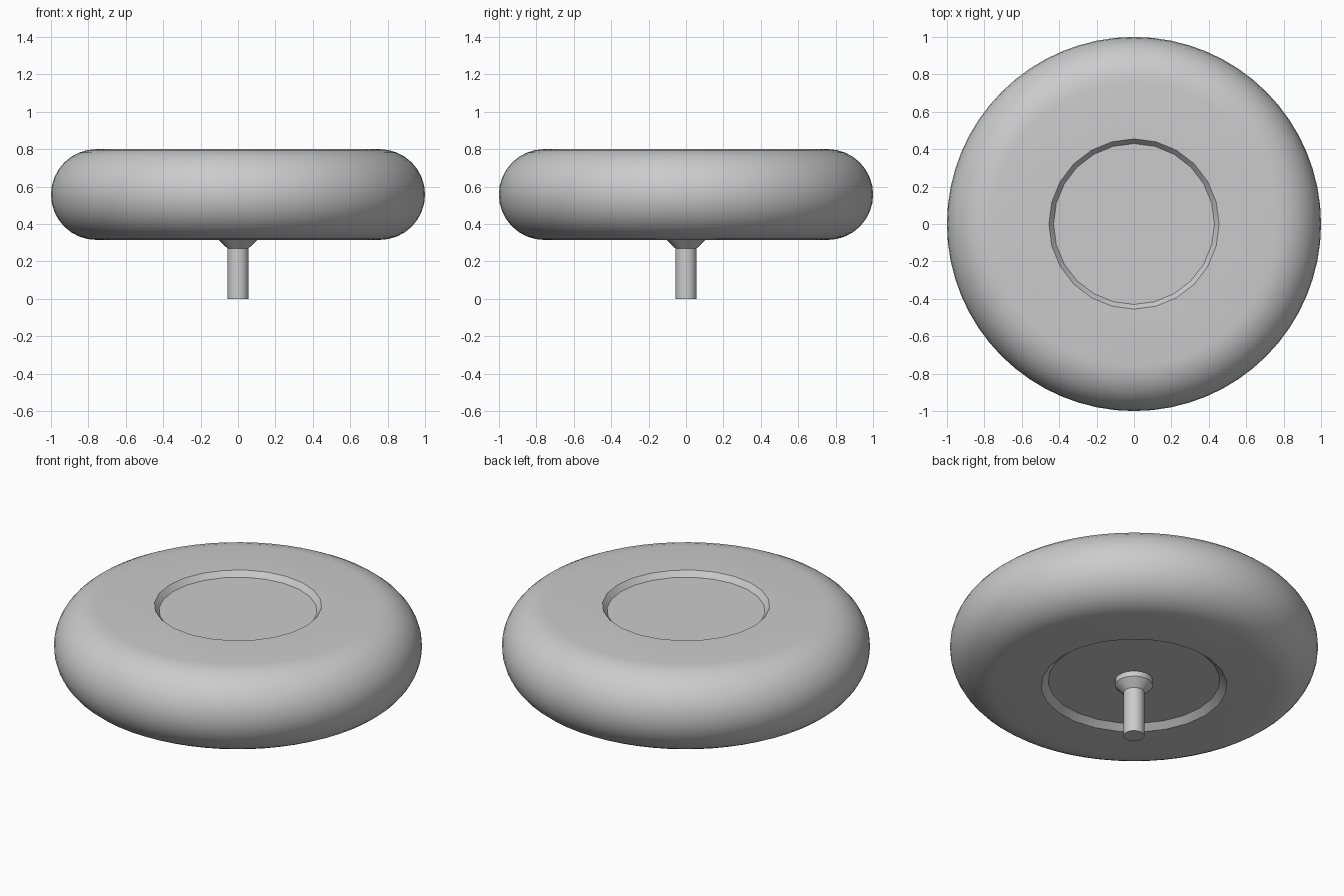
import bpy, bmesh, math

if "Cube" in bpy.data.objects:
    bpy.data.objects.remove(bpy.data.objects["Cube"], do_unlink=True)

grey = bpy.data.materials.new("plain grey")
grey.use_nodes = True
COLOUR = (0.6, 0.6, 0.6, 1)
grey.diffuse_color = COLOUR
grey.node_tree.nodes["Principled BSDF"].inputs["Base Color"].default_value = COLOUR


def lathe(name, profile, sides):
    """Spin a radius/height profile around z, capping both ends."""
    bm = bmesh.new()
    rings = []
    for r, z in profile:
        turn = [2 * math.pi * i / sides for i in range(sides)]
        rings.append([bm.verts.new((r * math.cos(a), r * math.sin(a), z)) for a in turn])
    for low, high in zip(rings, rings[1:]):
        for i in range(sides):
            j = (i + 1) % sides
            bm.faces.new((low[i], low[j], high[j], high[i]))
    bm.faces.new(rings[0][::-1])
    bm.faces.new(rings[-1])
    mesh = bpy.data.meshes.new(name)
    bm.to_mesh(mesh)
    bm.free()
    obj = bpy.data.objects.new(name, mesh)
    bpy.context.collection.objects.link(obj)
    mesh.materials.append(grey)
    return obj


def smooth(obj, degrees):
    bpy.ops.object.select_all(action="DESELECT")
    obj.select_set(True)
    bpy.context.view_layer.objects.active = obj
    bpy.ops.object.shade_smooth_by_angle(angle=math.radians(degrees))


BOTTOM, TOP, DEPTH = 0.315, 0.8, 0.032
radius = (TOP - BOTTOM) / 2
middle = (TOP + BOTTOM) / 2

# Cushion: thick disc with a fully rounded rim
steps = 16
rim = []
for k in range(steps + 1):
    a = -math.pi / 2 + math.pi * k / steps
    rim.append((1 - radius + radius * math.cos(a), middle + radius * math.sin(a)))
cushion = lathe("cushion", rim, 64)

# Shallow tapered recesses in the top and underside
cutters = [
    lathe("top_recess_cutter", [(0.43, TOP - DEPTH), (0.455, TOP), (0.455, TOP + 0.1)], 24),
    lathe("under_recess_cutter", [(0.505, BOTTOM - 0.1), (0.505, BOTTOM), (0.467, BOTTOM + DEPTH)], 24),
]
for cutter in cutters:
    cut = cushion.modifiers.new(cutter.name, "BOOLEAN")
    cut.operation = "DIFFERENCE"
    cut.solver = "EXACT"
    cut.object = cutter
    bpy.context.view_layer.objects.active = cushion
    bpy.ops.object.modifier_apply(modifier=cut.name)
    bpy.data.objects.remove(cutter, do_unlink=True)
smooth(cushion, 30)

# Stem: post with a flared collar under the cushion
stem = lathe("stem", [(0.057, 0), (0.057, 0.27), (0.103, BOTTOM), (0.103, BOTTOM + DEPTH + 0.01)], 24)
smooth(stem, 30)
